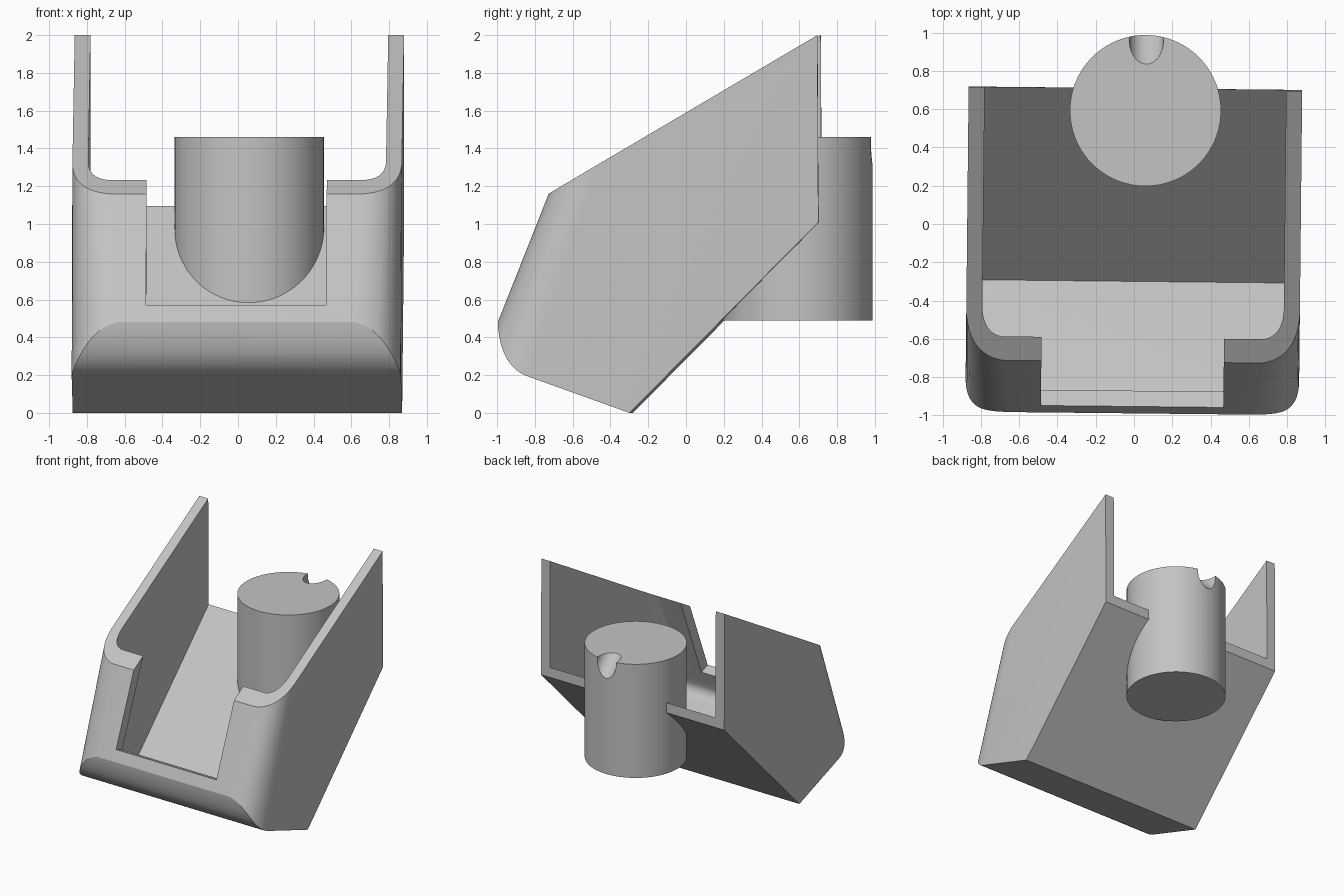
import bpy, bmesh, math
from mathutils import Vector, Matrix

cube = bpy.data.objects.get("Cube")
if cube:
    bpy.data.objects.remove(cube)

grey = bpy.data.materials.new("plain_grey")
grey.use_nodes = True
grey.diffuse_color = (0.55, 0.55, 0.55, 1)
grey.node_tree.nodes["Principled BSDF"].inputs["Base Color"].default_value = (0.55, 0.55, 0.55, 1)

# The front wall leans back: a frame running along it and into the body
FOOT = Vector((0, -0.72, 1.16))
UP = Vector((0, 0.27, 0.68)).normalized()
INWARD = Vector((0, UP.z, -UP.y))
TURN = Matrix.Rotation(math.radians(-0.6), 4, "Z")


def curve(a, b, c, n=12):
    """Quadratic arc from a to c pulled towards b."""
    a, b, c = Vector(a), Vector(b), Vector(c)
    return [a * (1 - t) ** 2 + b * 2 * t * (1 - t) + c * t * t
            for t in (i / n for i in range(n + 1))]


def loft(name, lower, upper):
    """Solid between two matching outlines."""
    bm = bmesh.new()
    rings = [[bm.verts.new(p) for p in ring] for ring in (lower, upper)]
    n = len(lower)
    for ring in rings:
        bm.faces.new(ring)
    for i in range(n):
        j = (i + 1) % n
        bm.faces.new((rings[0][i], rings[0][j], rings[1][j], rings[1][i]))
    bmesh.ops.recalc_face_normals(bm, faces=bm.faces)
    return finish(name, bm)


def finish(name, bm):
    mesh = bpy.data.meshes.new(name)
    bm.to_mesh(mesh)
    bm.free()
    mesh.materials.append(grey)
    ob = bpy.data.objects.new(name, mesh)
    bpy.context.collection.objects.link(ob)
    return ob


def side_prism(name, profile, half):
    return loft(name, [(-half, p[0], p[1]) for p in profile],
                [(half, p[0], p[1]) for p in profile])


def rounded_prism(name, half, depth, corner, taper):
    """Plan outline with rounded front corners, run along the front wall."""
    rings = []
    for s in (-1.5, 2.5):
        c = max(corner - taper * s, 0.03)
        arc = curve((half, depth + c), (half - 0.05 * c, depth + 0.08 * c), (half - c, depth))
        right = [(half, 4)] + [tuple(p) for p in arc]
        outline = right + [(-x, d) for x, d in reversed(right)]
        rings.append([FOOT + UP * s + INWARD * d + Vector((x, 0, 0)) for x, d in outline])
    return loft(name, *rings)


def cylinder(name, radius, length, matrix, sides=96):
    bm = bmesh.new()
    bmesh.ops.create_cone(bm, cap_ends=True, segments=sides, radius1=radius,
                          radius2=radius, depth=length, matrix=matrix)
    return finish(name, bm)


def select(ob):
    bpy.ops.object.select_all(action="DESELECT")
    ob.select_set(True)
    bpy.context.view_layer.objects.active = ob


def combine(ob, tool, operation):
    mod = ob.modifiers.new("cut", "BOOLEAN")
    mod.operation, mod.solver, mod.object = operation, "EXACT", tool
    select(ob)
    bpy.ops.object.modifier_apply(modifier=mod.name)
    bpy.data.objects.remove(tool)


# Outer shell
outer = [(0.71, 1.01), (0.705, 2.0), (-0.72, 1.16)]
outer += curve((-0.99, 0.48), (-0.975, 0.24), (-0.82, 0.19)) + [(-0.29, 0)]
holder = side_prism("holder_body", outer, 0.872)
combine(holder, rounded_prism("outer_plan", 0.872, 0, 0.2, 0.06), "INTERSECT")

# Hollow inside, open at the top and back
inner = [(1, 1.385), (1, 3), (-0.083, 2.52)]
inner += curve((-0.914, 0.432), (-0.958, 0.32), (-0.845, 0.28)) + [(-0.3, 0.085)]
hollow = side_prism("hollow", inner, 0.788)
combine(hollow, rounded_prism("inner_plan", 0.788, 0.088, 0.115, 0.02), "INTERSECT")
combine(holder, hollow, "DIFFERENCE")

# Wide slot through the front wall
slot = [FOOT + UP * s + INWARD * d for s, d in ((-0.634, -0.3), (-0.634, 0.2), (1, 0.2), (1, -0.3))]
combine(holder, side_prism("slot", [(p.y, p.z) for p in slot], 0.477), "DIFFERENCE")
holder.data.transform(TURN)

# Upright post through the sloping floor, with a slanting groove at the back rim
post = cylinder("post", 0.395, 0.97, Matrix.Translation((0.06, 0.593, 0.975)))
groove = cylinder("groove", 0.09, 1,
                  Matrix.Translation((0.065, 0.899, 1.524)) @ Matrix.Rotation(math.radians(45), 4, "X"), 48)
combine(post, groove, "DIFFERENCE")

for ob in (holder, post):
    select(ob)
    bpy.ops.object.shade_smooth_by_angle(angle=math.radians(25))
